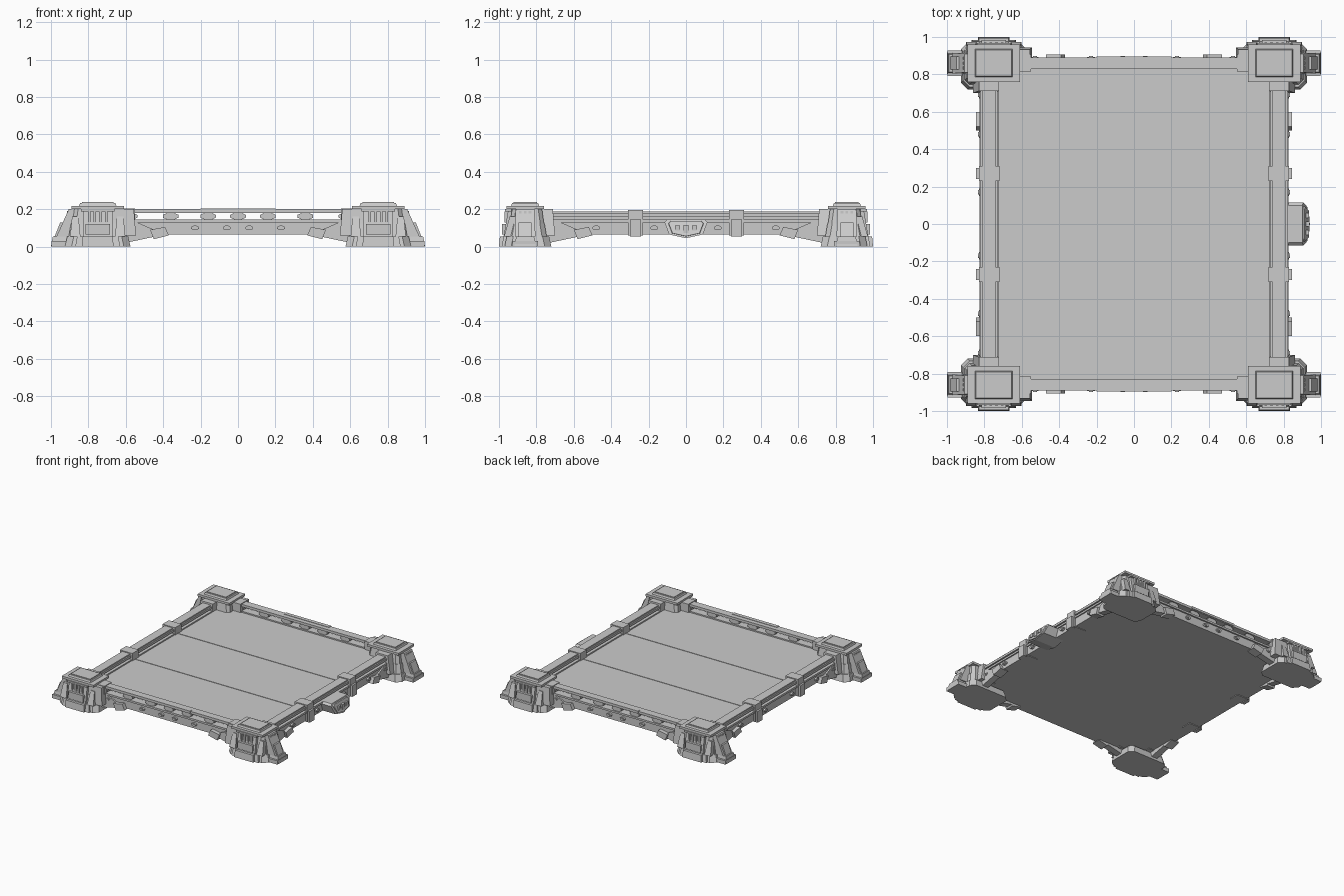
import bpy, bmesh, math

cube = bpy.data.objects.get("Cube")
if cube:
    bpy.data.objects.remove(cube, do_unlink=True)

shade = (.6, .6, .6, 1)
grey = bpy.data.materials.new("plain grey")
grey.use_nodes = True
grey.diffuse_color = shade
grey.node_tree.nodes["Principled BSDF"].inputs["Base Color"].default_value = shade

BOTH = (1, -1)
CORNERS = [(across, along) for across in BOTH for along in BOTH]
LEFT_RIGHT = [(side, 1) for side in BOTH]
FRONT_BACK = [(1, side) for side in BOTH]
ONCE = [(1, 1)]

# Shared reference lines of the frame
tower_x, tower_y = .75, .86
side_x, side_face = .775, .815
beam_bottom, ledge_bottom, ledge_top = .065, .13, .145
rail_bottom, tower_top = .18, .2
foot_top = .055


def loft(name, lower, upper, signs):
    """Solid between two matching rings, repeated for each pair of signs."""
    bm = bmesh.new()
    for sign_x, sign_y in signs:
        start, end = [[bm.verts.new((x * sign_x, y * sign_y, z)) for x, y, z in ring]
                      for ring in (lower, upper)]
        bm.faces.new(start)
        bm.faces.new(end[::-1])
        for i in range(len(start)):
            bm.faces.new((start[i], start[i - 1], end[i - 1], end[i]))
    bmesh.ops.recalc_face_normals(bm, faces=bm.faces[:])
    mesh = bpy.data.meshes.new(name)
    bm.to_mesh(mesh)
    bm.free()
    mesh.materials.append(grey)
    bpy.context.collection.objects.link(bpy.data.objects.new(name, mesh))


def plan(x, y, width, depth, z, chamfer):
    """Rectangle at height z with cut corners."""
    ring = []
    for sign_x, sign_y in ((1, 1), (-1, 1), (-1, -1), (1, -1)):
        long_cut = (x + sign_x * (width / 2 - chamfer), y + sign_y * depth / 2, z)
        wide_cut = (x + sign_x * width / 2, y + sign_y * (depth / 2 - chamfer), z)
        pair = [wide_cut, long_cut] if sign_x == sign_y else [long_cut, wide_cut]
        ring += pair if chamfer else pair[:1]
    return ring


def block(name, x, y, width, depth, bottom, top, signs=CORNERS, inset=0, lean_x=0, lean_y=0, chamfer=0):
    """Box whose top may be drawn in or leaned sideways."""
    lower = plan(x, y, width, depth, bottom, chamfer)
    upper = plan(x + lean_x, y + lean_y, width - inset * 2, depth - inset * 2, top, chamfer)
    loft(name, lower, upper, signs)


def prism(name, axis, profile, near, far, signs=CORNERS):
    """Outline of (horizontal, height) points pushed along the x or y axis."""
    rings = [[(d, u, z) if axis == "x" else (u, d, z) for u, z in profile] for d in (near, far)]
    loft(name, *rings, signs)


def oval(u, z, radius, height, sides=8):
    turns = [math.tau * (i + .5) / sides for i in range(sides)]
    return [(u + radius * math.cos(a), z + height * math.sin(a)) for a in turns]


# Deck with shallow cross ribs
block("deck", 0, 0, side_x * 2, tower_y * 2, beam_bottom, .135, ONCE)
block("deck_rib", 0, .27, side_x * 2, .01, ledge_bottom, .138, FRONT_BACK)

# Front and back beams, with an open gap below the rail
end_length = tower_x * 2 - .2
block("end_beam", 0, tower_y, end_length, .035, beam_bottom, ledge_bottom, FRONT_BACK)
block("end_ledge", 0, tower_y, end_length, .06, ledge_bottom, ledge_top, FRONT_BACK)
block("end_rail", 0, tower_y, end_length, .06, rail_bottom, tower_top, FRONT_BACK)
block("end_rail_lip", 0, tower_y + .02, .4, .03, rail_bottom + .005, tower_top + .003, FRONT_BACK)
for x in (0, .16, .36, .58):
    outline = oval(x, (ledge_top + rail_bottom) / 2, .045, .02)
    prism("end_rail_post", "y", outline, tower_y - .02, tower_y + .02, CORNERS if x else FRONT_BACK)

# Side beams, recessed webs and rails
side_length = tower_y * 2 - .16
levels = [beam_bottom, ledge_bottom, ledge_top, .16, .178, .188]
layers = {"side_beam": .08, "side_ledge": .1, "side_web": .04, "side_rail": .09, "side_rail_top": .07}
for (name, width), bottom, top in zip(layers.items(), levels, levels[1:]):
    block(name, side_x, 0, width, side_length, bottom, top, LEFT_RIGHT)

# Brackets clasping the side rails
block("bracket", side_x, .27, .11, .08, .06, .195)
block("bracket_plate", side_face + .015, .27, .03, .06, foot_top, ledge_top)

# Sloping braces, clamps and studs on the outer beam faces
for label, axis, reach, face, studs in (("end", "y", .65, tower_y + .0175, (.06, .23, .53)),
                                        ("side", "x", .78, side_face, (.17, .48, .69))):
    start = reach - .26
    brace = [(start, beam_bottom), (reach, .01), (reach, ledge_bottom), (start + .15, ledge_bottom)]
    prism(label + "_brace", axis, brace, face - .04, face + .012)
    clamp = [(start - .02, .06), (start + .06, .04), (start + .08, .09), (start, .105)]
    prism(label + "_clamp", axis, clamp, face - .04, face + .03)
    for u in studs:
        prism(label + "_stud", axis, oval(u, .1, .022, .013), face - .01, face + .015)
        prism(label + "_stud_core", axis, oval(u, .1, .012, .007), face, face + .02)

# Corner towers: stepped base, core and cap
block("tower_base", tower_x, tower_y - .015, .35, .25, 0, foot_top, inset=.012, chamfer=.035)
block("tower_collar", tower_x, tower_y - .01, .31, .21, foot_top, .125, inset=.012, chamfer=.025)
block("tower_core", tower_x, tower_y - .01, .29, .2, foot_top, tower_top, inset=.02, chamfer=.02)
block("tower_cap", tower_x, tower_y, .28, .2, tower_top, .218)
block("tower_cap_top", tower_x, tower_y, .2, .15, .218, .232, inset=.005)
block("tower_cap_plate", tower_x, tower_y, .17, .125, .232, .238)

# Tower arms that meet the rails
block("end_arm", tower_x - .14, tower_y + .02, .13, .13, .06, tower_top, inset=.012)
block("end_arm_sleeve", tower_x - .16, tower_y, .08, .09, .14, tower_top + .005)
block("side_arm", side_x + .02, tower_y - .11, .13, .1, .06, tower_top, inset=.012, lean_x=-.02)

# Feet reaching out to the sides and to the ends
block("side_foot_toe", .94, tower_y, .12, .115, 0, foot_top, inset=.01)
block("side_foot_shin", .92, tower_y, .1, .11, foot_top, tower_top, inset=.005, lean_x=-.06)
block("side_foot_pad", .95, tower_y, .095, .135, 0, .03)
block("side_panel", .95, tower_y, .06, .07, foot_top, ledge_bottom, lean_x=-.03)
block("end_foot_toe", tower_x, .95, .17, .1, 0, foot_top, inset=.005)
block("end_foot_shin", tower_x, .925, .16, .1, foot_top, tower_top, lean_y=-.025)
block("end_foot_pad", tower_x, .95, .24, .07, 0, foot_top, inset=.01)
block("end_panel", tower_x, .965, .13, .035, beam_bottom, .122)
block("end_lintel", tower_x, .95, .18, .035, .187, tower_top)

# Vent slats and slanted buttresses beside the feet
for step in (-1.5, -.5, .5, 1.5):
    block("end_vent_slat", tower_x + step * .03, .955, .014, .03, ledge_bottom, .187)
for step in (-1, 0, 1):
    block("side_vent_slat", .9, tower_y + step * .026, .03, .014, ledge_top, .19)
for side in BOTH:
    block("buttress", tower_x + side * .12, .935, .055, .075, foot_top, .16, inset=.01, lean_y=-.02)

# Shield plate on one side, leaning outward to its lower edge
half_shield = [(.1, ledge_top), (.115, ledge_bottom), (.09, beam_bottom)]
shield = half_shield + [(0, .045)] + [(-y, z) for y, z in half_shield[::-1]]


def shield_ring(scale, lift):
    ring = [(y * scale, .1 + (z - .1) * scale) for y, z in shield]
    return [(.9 + lift + (ledge_top - z) * .35, y, z) for y, z in ring]


loft("shield_body", [(tower_x, y, z) for y, z in shield], shield_ring(1, 0), ONCE)
loft("shield_face", shield_ring(.85, -.01), shield_ring(.8, .009), ONCE)
prism("shield_boss", "x", oval(0, .095, .02, .03, 4), .92, .938, ONCE)
prism("shield_flute", "x", oval(.045, .1, .02, .02, 4), .92, .936, FRONT_BACK)
